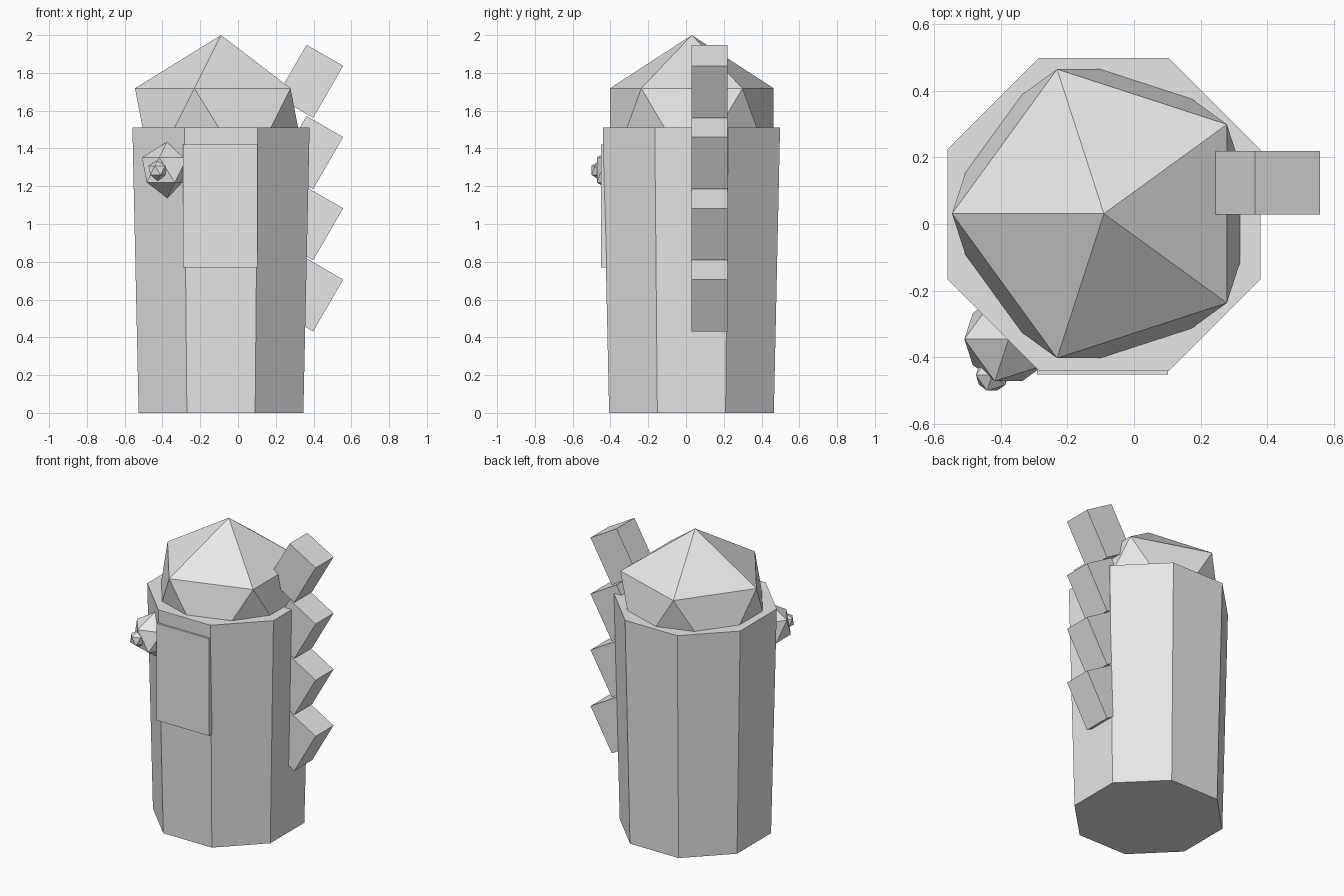
import bpy
import math

if "Cube" in bpy.data.objects:
    bpy.data.objects.remove(bpy.data.objects["Cube"])

CX, CY = -0.09, 0.029  # main axis of the body

grey = bpy.data.materials.new("plain grey")
grey.diffuse_color = (0.8, 0.8, 0.8, 1)
grey.use_nodes = True
grey.node_tree.nodes["Principled BSDF"].inputs["Base Color"].default_value = grey.diffuse_color


def finish(name):
    ob = bpy.context.object
    ob.name = name
    ob.data.materials.clear()
    ob.data.materials.append(grey)
    return ob


def box(name, centre, size, tilt=0.0):
    bpy.ops.mesh.primitive_cube_add(size=1, location=centre, rotation=(0, tilt, 0))
    ob = finish(name)
    ob.scale = size
    return ob


def ball(name, centre, radius):
    # twenty-sided ball, upper ring pointing to -x
    bpy.ops.mesh.primitive_ico_sphere_add(
        subdivisions=1, radius=radius, location=centre, rotation=(0, 0, math.pi))
    return finish(name)


# Eight-sided body, slightly wider at the top, flat side to the front
corner = 1 / math.cos(math.pi / 8)
bpy.ops.mesh.primitive_cone_add(
    vertices=8, radius1=0.436 * corner, radius2=0.469 * corner, depth=1.51,
    location=(CX, CY, 0.755), rotation=(0, 0, math.pi / 8))
finish("body")

# Faceted dome on top
ball("dome", (CX, CY + 0.002, 1.491), 0.509)

# Thin front panel
box("front_panel", (-0.094, -0.4325, 1.096), (0.392, 0.037, 0.652))

# Eye and pupil on the front left side
ball("eye", (-0.376, -0.345, 1.286), 0.148)
ball("pupil", (-0.425, -0.453, 1.284), 0.0545)

# Tilted blocks up the right side
for i in range(4):
    box(f"side_block_{i + 1}", (0.3805, 0.124, 1.7555 - 0.377 * i),
        (0.2235, 0.19, 0.3175), math.radians(30))
